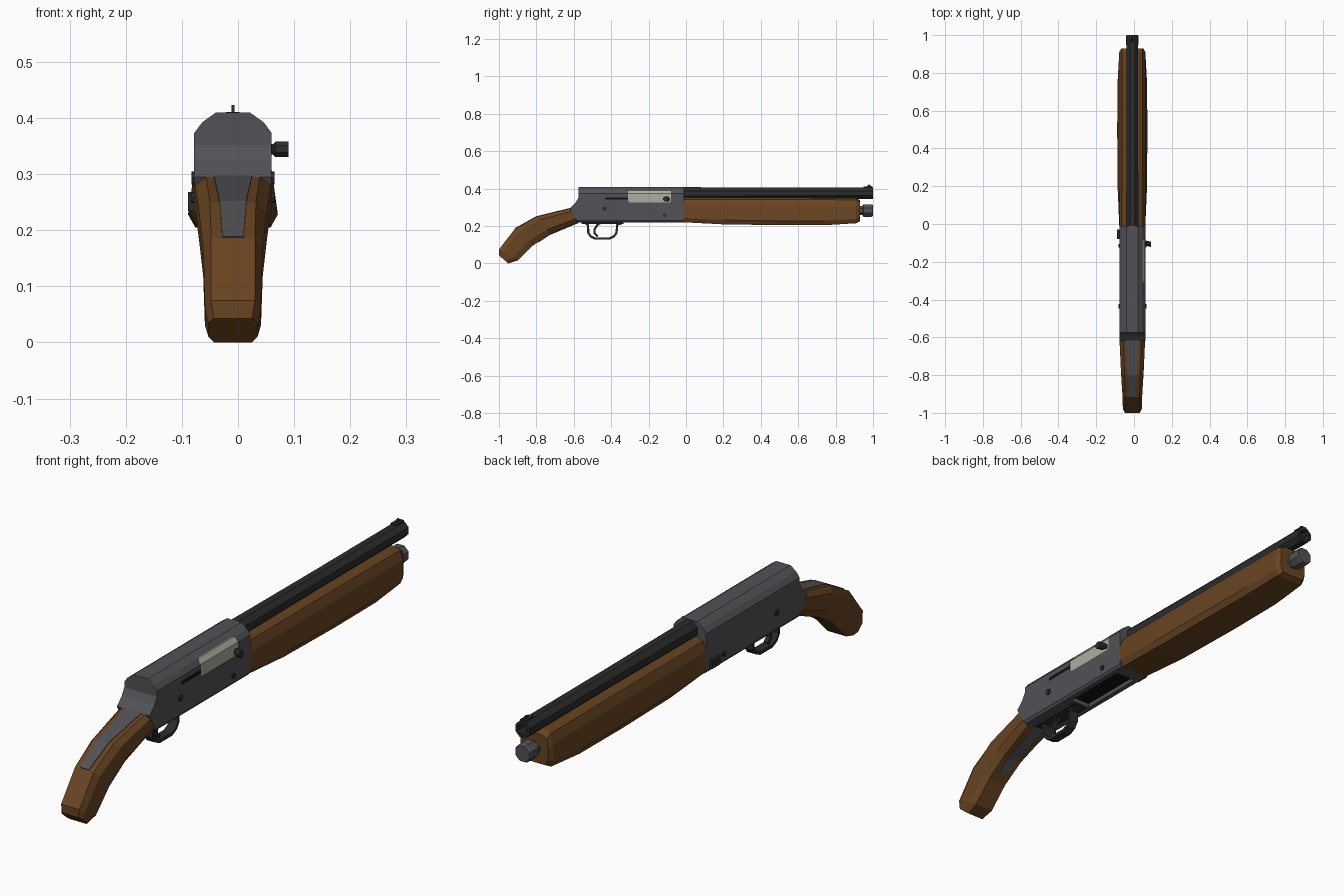
import bpy, bmesh, math
from mathutils import Vector

if "Cube" in bpy.data.objects:
    bpy.data.objects.remove(bpy.data.objects["Cube"])

CX = -0.009  # the gun's centre plane; the handle sticks out on +x


def material(name, rgb):
    m = bpy.data.materials.new(name)
    m.diffuse_color = (*rgb, 1)
    m.use_nodes = True
    m.node_tree.nodes["Principled BSDF"].inputs["Base Color"].default_value = m.diffuse_color
    return m


STEEL = material("steel", (0.085, 0.085, 0.095))
DARK = material("dark_steel", (0.025, 0.025, 0.027))
BLACK = material("black", (0.006, 0.006, 0.006))
WOOD = material("wood", (0.14, 0.058, 0.016))
BRIGHT = material("bright_steel", (0.42, 0.42, 0.36))


def loft(name, rings, mat):
    """Skin closed rings of points (x relative to the centre plane), capped."""
    bm = bmesh.new()
    vs = [[bm.verts.new((p[0] + CX, p[1], p[2])) for p in r] for r in rings]
    n = len(vs[0])
    for a, b in zip(vs, vs[1:]):
        for i in range(n):
            bm.faces.new((a[i], a[(i + 1) % n], b[(i + 1) % n], b[i]))
    bm.faces.new(vs[0])
    bm.faces.new(vs[-1])
    bmesh.ops.recalc_face_normals(bm, faces=bm.faces)
    me = bpy.data.meshes.new(name)
    bm.to_mesh(me)
    bm.free()
    ob = bpy.data.objects.new(name, me)
    bpy.context.collection.objects.link(ob)
    me.materials.append(mat)
    return ob


def mirrored(half):
    return half + [(-x, z) for x, z in reversed(half)]


def side_prism(name, yz, x0, x1, mat):
    return loft(name, [[(x, y, z) for y, z in yz] for x in (x0, x1)], mat)


def front_prism(name, xz, y0, y1, mat):
    return loft(name, [[(x, y, z) for x, z in xz] for y in (y0, y1)], mat)


def box(name, x, y, z, mat):
    return side_prism(name, [(y[0], z[0]), (y[1], z[0]), (y[1], z[1]), (y[0], z[1])], *x, mat)


def tube(name, stations, z, sides, mat):
    """Faceted turned part along y; stations are (y, radius)."""
    ang = [(i + 0.5) * math.tau / sides for i in range(sides)]
    return loft(name, [[(r * math.cos(a), y, z + r * math.sin(a)) for a in ang]
                       for y, r in stations], mat)


def ribbon(name, path, widths, thick, mat):
    """Flat strip following a yz path, with a half width per point."""
    pts = [Vector(p) for p in path]
    rings = []
    for i, p in enumerate(pts):
        t = (pts[min(i + 1, len(pts) - 1)] - pts[max(i - 1, 0)]).normalized()
        a, b = p + Vector((-t.y, t.x)) * thick / 2, p - Vector((-t.y, t.x)) * thick / 2
        w = widths[i]
        rings.append([(w, *a), (-w, *a), (-w, *b), (w, *b)])
    return loft(name, rings, mat)


def boolean(ob, cutter, op):
    cutter.hide_render = True
    m = ob.modifiers.new("cut", "BOOLEAN")
    m.operation, m.object, m.solver = op, cutter, "EXACT"
    bpy.context.view_layer.objects.active = ob
    bpy.ops.object.modifier_apply(modifier=m.name)
    bpy.data.objects.remove(cutter)


# Receiver: side profile intersected with the front profile
receiver = side_prism("receiver", [(-0.01, 0.22), (-0.01, 0.41), (-0.575, 0.41), (-0.575, 0.352),
                                   (-0.59, 0.325), (-0.62, 0.295), (-0.578, 0.22)], -0.2, 0.2, STEEL)
outline = mirrored([(0.030, 0.41), (0.055, 0.392), (0.069, 0.373), (0.069, 0.23), (0.06, 0.219)])
boolean(receiver, front_prism("outline", outline, -1, 1, STEEL), "INTERSECT")

# Ejection port with bolt, and the handle slot
port = [(-0.31, 0.335), (-0.30, 0.325), (-0.09, 0.325), (-0.08, 0.335),
        (-0.08, 0.383), (-0.09, 0.394), (-0.30, 0.394), (-0.31, 0.383)]
boolean(receiver, side_prism("port_cutter", port, 0.035, 0.2, STEEL), "DIFFERENCE")
front_prism("bolt", [(0.03, 0.325), (0.067, 0.325), (0.067, 0.373), (0.053, 0.391), (0.03, 0.394)],
            -0.309, -0.081, BRIGHT)
box("handle_slot", (0.06, 0.0697), (-0.43, -0.31), (0.341, 0.354), BLACK)

# Charging handle, swept back
hz = 0.344
loft("charging_handle", [[(x, y + s * math.cos(a), hz + s * math.sin(a))
                          for a in [(i + 0.5) * math.tau / 8 for i in range(8)]]
                         for x, y, s in ((0.062, -0.095, 0.010), (0.071, -0.098, 0.010),
                                         (0.076, -0.102, 0.015), (0.099, -0.108, 0.015))], DARK)

# Loading port underneath
boolean(receiver, box("loading_cutter", (-0.042, 0.042), (-0.33, -0.06), (0.1, 0.245), STEEL), "DIFFERENCE")
box("shell_lifter", (-0.042, 0.042), (-0.33, -0.06), (0.236, 0.246), BLACK)

# Cross pins on both sides, and the release button on the left
for name, y, z, r in (("rear_pin", -0.435, 0.293, 0.012), ("front_pin", -0.115, 0.258, 0.010)):
    ring = [(y + r * math.cos(i * math.tau / 8), z + r * math.sin(i * math.tau / 8)) for i in range(8)]
    side_prism(name, ring, -0.074, 0.074, DARK)
box("release_button", (-0.08, -0.06), (-0.08, -0.03), (0.234, 0.268), DARK)

# Barrel with recessed bore, and front sight
tube("barrel", [(-0.03, 0.036), (0.1, 0.035), (0.5, 0.033), (1.0, 0.033), (1.0, 0.022), (0.93, 0.022)],
     0.375, 8, DARK)
side_prism("front_sight", [(0.955, 0.40), (0.97, 0.414), (0.978, 0.423), (0.99, 0.414), (0.997, 0.40)],
           -0.003, 0.003, DARK)
box("sight_base", (-0.012, 0.012), (0.95, 0.998), (0.40, 0.411), DARK)

# Wooden fore-end
rings = []
for y, w, zb, zt in ((-0.01, 0.069, 0.22, 0.352), (0.2, 0.078, 0.209, 0.352), (0.5, 0.080, 0.205, 0.352),
                     (0.75, 0.078, 0.205, 0.351), (0.91, 0.069, 0.215, 0.350), (0.93, 0.058, 0.225, 0.338)):
    half = [(0.036, zt), (0.055, zt - 0.01), (min(w, 0.069), zt - 0.045), (w, zb + 0.023), (w * 0.84, zb)]
    rings.append([(x, y, z) for x, z in mirrored(half)])
loft("fore_end", rings, WOOD)

# Magazine tube cap
tube("magazine_cap", [(0.92, 0.026), (0.943, 0.026), (0.948, 0.036), (0.993, 0.036), (1.0, 0.032)],
     0.283, 8, STEEL)

# Wooden pistol grip: octagonal rings between top and bottom edge points
rings = []
for top, low, w, f in (((-0.618, 0.295), (-0.575, 0.222), 0.068, 0.048),
                       ((-0.80, 0.25), (-0.73, 0.155), 0.060, 0.041),
                       ((-0.915, 0.185), (-0.82, 0.095), 0.053, 0.039),
                       ((-1.0, 0.075), (-0.90, 0.016), 0.050, 0.039),
                       ((-1.0, 0.043), (-0.95, 0.0), 0.044, 0.034)):
    half = [(f, 0), (w, 0.2), (w, 0.75), (f, 1)]
    rings.append([(x, *Vector(top).lerp(Vector(low), t)) for x, t in mirrored(half)])
loft("grip", rings, WOOD)

# Steel tangs let into the grip, above and below
ribbon("upper_tang", [(-0.612, 0.295), (-0.80, 0.249), (-0.912, 0.186)], [0.034, 0.024, 0.019], 0.007, STEEL)
ribbon("lower_tang", [(-0.57, 0.222), (-0.73, 0.155), (-0.79, 0.115)], [0.024, 0.020, 0.018], 0.007, STEEL)

# Trigger guard and trigger
guard = [(-0.545, 0.22), (-0.523, 0.205), (-0.523, 0.165), (-0.51, 0.145), (-0.485, 0.133),
         (-0.41, 0.133), (-0.385, 0.145), (-0.371, 0.165), (-0.369, 0.205), (-0.335, 0.219)]
ribbon("trigger_guard", guard, [0.018] * len(guard), 0.012, DARK)
box("guard_plate", (-0.03, 0.03), (-0.56, -0.335), (0.212, 0.225), DARK)
ribbon("trigger", [(-0.45, 0.222), (-0.475, 0.205), (-0.49, 0.18), (-0.488, 0.16), (-0.472, 0.145)],
       [0.009] * 5, 0.012, DARK)
